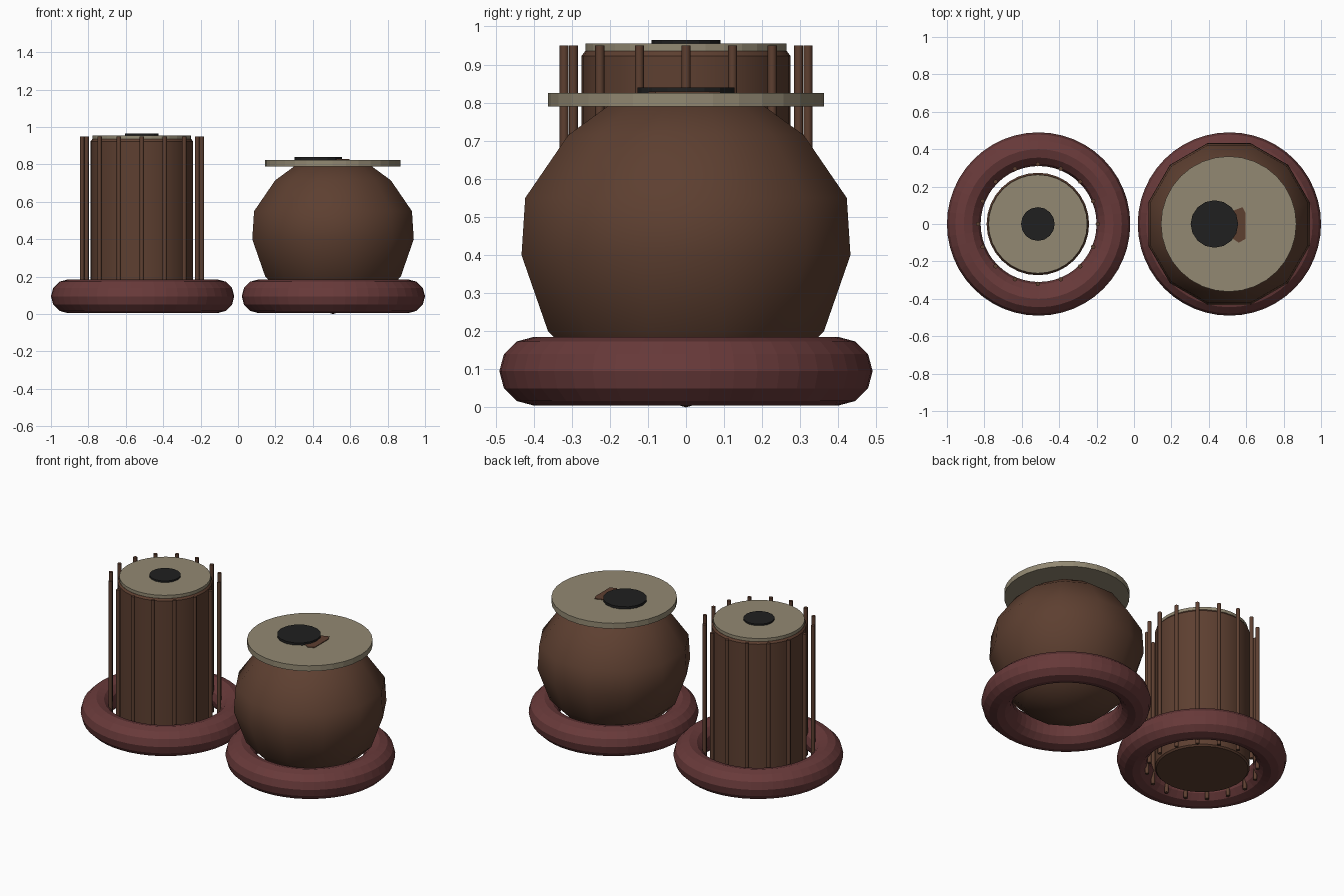
import bpy, bmesh, math
from mathutils import Matrix

if "Cube" in bpy.data.objects:
    bpy.data.objects.remove(bpy.data.objects["Cube"], do_unlink=True)


def material(name, rgb):
    m = bpy.data.materials.new(name)
    m.use_nodes = True
    m.diffuse_color = (*rgb, 1)
    m.node_tree.nodes["Principled BSDF"].inputs["Base Color"].default_value = (*rgb, 1)
    return m


WOOD = material("brown wood", (0.11, 0.05, 0.03))
CLOTH = material("dark red cloth", (0.14, 0.042, 0.042))
SKIN = material("pale skin", (0.29, 0.25, 0.17))
BLACK = material("black paste", (0.014, 0.014, 0.014))


def finish(bm, name, mat, smooth=None):
    """Turn a bmesh into a named object; smooth is an edge angle in degrees."""
    bmesh.ops.recalc_face_normals(bm, faces=bm.faces)
    mesh = bpy.data.meshes.new(name)
    bm.to_mesh(mesh)
    bm.free()
    mesh.materials.append(mat)
    ob = bpy.data.objects.new(name, mesh)
    bpy.context.collection.objects.link(ob)
    if smooth:
        bpy.ops.object.select_all(action='DESELECT')
        ob.select_set(True)
        bpy.context.view_layer.objects.active = ob
        bpy.ops.object.shade_smooth_by_angle(angle=math.radians(smooth))
    return ob


def disc(name, mat, x, radius, z0, z1, sides=32, y=0, smooth=None):
    bm = bmesh.new()
    bmesh.ops.create_cone(bm, cap_ends=True, segments=sides, radius1=radius, radius2=radius,
                          depth=z1 - z0, matrix=Matrix.Translation((x, y, (z0 + z1) / 2)))
    return finish(bm, name, mat, smooth)


def lathe(name, mat, x, profile, sides, turn=0, closed=False, smooth=None):
    """Spin (radius, z) points around a vertical axis at x."""
    bm = bmesh.new()
    rot = Matrix.Rotation(turn, 4, 'Z')
    verts = [bm.verts.new(rot @ Matrix.Translation((r, 0, z)).translation) for r, z in profile]
    loop = verts + verts[:1] if closed else verts
    edges = [bm.edges.new(pair) for pair in zip(loop, loop[1:])]
    bmesh.ops.spin(bm, geom=verts + edges, cent=(0, 0, 0), axis=(0, 0, 1),
                   angle=math.tau, steps=sides, use_duplicate=False)
    bmesh.ops.remove_doubles(bm, verts=bm.verts, dist=0.0005)
    bmesh.ops.translate(bm, verts=bm.verts, vec=(x, 0, 0))
    return finish(bm, name, mat, smooth)


# Cushion rings under both drums
section = [(0.4 + 0.09 * math.cos(a), 0.095 + 0.09 * math.sin(a))
           for a in (math.tau * i / 12 for i in range(12))]
for side, x in (("right", -0.51), ("left", 0.51)):
    lathe(side + "_cushion_ring", CLOTH, x, section, 48, closed=True)

# Tall drum: shell with a chamfered rim, head and centre spot
TALL_X = -0.514
lathe("tall_drum_shell", WOOD, TALL_X,
      [(0, 0.025), (0.265, 0.025), (0.274, 0.034), (0.274, 0.923), (0.265, 0.935), (0, 0.935)],
      32, smooth=30)
disc("tall_drum_head", SKIN, TALL_X, 0.264, 0.93, 0.955)
disc("tall_drum_spot", BLACK, TALL_X, 0.09, 0.95, 0.965, 16)

# Tension rods standing around the tall drum
for i in range(16):
    a = math.tau * i / 16
    disc(f"tension_rod_{i + 1}", WOOD, TALL_X + 0.32 * math.cos(a), 0.012, 0.01, 0.95, 8,
         y=0.32 * math.sin(a), smooth=50)

# Round drum: faceted bowl, wide head and off-centre spot
bowl_profile = [(0, 0), (0.25, 0.075), (0.375, 0.2), (0.447, 0.4), (0.437, 0.55),
                (0.32, 0.715), (0.2, 0.8), (0, 0.82)]
lathe("round_drum_bowl", WOOD, 0.508, bowl_profile, 12, turn=math.radians(15), smooth=40)
disc("round_drum_head", SKIN, 0.506, 0.362, 0.79, 0.825, 32)
disc("round_drum_spot", BLACK, 0.43, 0.127, 0.82, 0.84, 16)

# Small wooden patch showing beside the spot
bm = bmesh.new()
outline = [(0.5, 0.06), (0.58, 0.09), (0.595, 0.06), (0.595, -0.08), (0.56, -0.1), (0.5, -0.06)]
face = bm.faces.new([bm.verts.new((x, y, 0.823)) for x, y in outline])
top = bmesh.ops.extrude_face_region(bm, geom=[face])["geom"]
bmesh.ops.translate(bm, verts=[v for v in top if isinstance(v, bmesh.types.BMVert)], vec=(0, 0, 0.006))
finish(bm, "wood_patch", WOOD)
